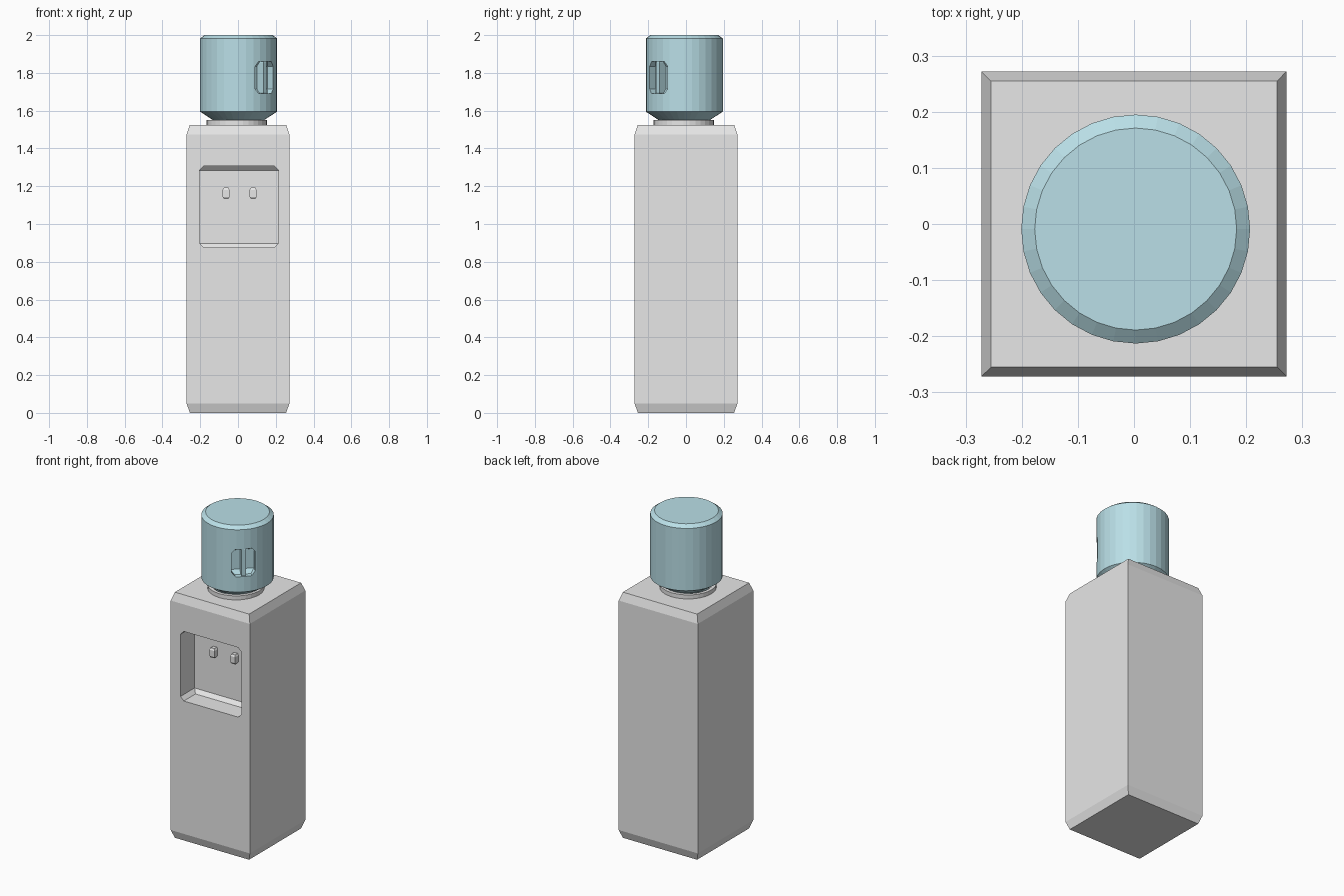
import bpy, bmesh, math
from mathutils import Matrix

if "Cube" in bpy.data.objects:
    bpy.data.objects.remove(bpy.data.objects["Cube"])


def material(name, rgb):
    m = bpy.data.materials.new(name)
    m.diffuse_color = (*rgb, 1)
    m.use_nodes = True
    m.node_tree.nodes["Principled BSDF"].inputs["Base Color"].default_value = m.diffuse_color
    return m


GREY = material("pale_grey", (0.8, 0.8, 0.8))
BLUE = material("water_blue", (0.49, 0.74, 0.8))


def stack(name, rings, mat, matrix=Matrix(), closed=False):
    """Join rings of points into a flat-faced solid (or a closed tube)."""
    bm = bmesh.new()
    loops = [[bm.verts.new(p) for p in r] for r in rings]
    n = len(loops[0])
    pairs = list(zip(loops, loops[1:]))
    if closed:
        pairs.append((loops[-1], loops[0]))
    else:
        bm.faces.new(loops[0])
        bm.faces.new(loops[-1])
    for a, b in pairs:
        for i in range(n):
            j = (i + 1) % n
            bm.faces.new((a[i], a[j], b[j], b[i]))
    bmesh.ops.recalc_face_normals(bm, faces=bm.faces)
    bm.transform(matrix)
    me = bpy.data.meshes.new(name)
    bm.to_mesh(me)
    bm.free()
    me.materials.append(mat)
    ob = bpy.data.objects.new(name, me)
    bpy.context.collection.objects.link(ob)
    return ob


def chamfer_box(name, x, y, z, inset, rise, mat, matrix=Matrix()):
    """Box with sloped top and bottom edges; x, y, z are (min, max)."""
    def ring(h, d):
        return [(x[0] + d, y[0] + d, h), (x[1] - d, y[0] + d, h),
                (x[1] - d, y[1] - d, h), (x[0] + d, y[1] - d, h)]
    return stack(name, [ring(z[0], inset), ring(z[0] + rise, 0),
                        ring(z[1] - rise, 0), ring(z[1], inset)], mat, matrix)


def lathe(name, profile, centre, mat, closed=False, sides=32):
    rings = [[(centre[0] + r * math.cos(2 * math.pi * i / sides),
               centre[1] + r * math.sin(2 * math.pi * i / sides), z)
              for i in range(sides)] for r, z in profile]
    return stack(name, rings, mat, closed=closed)


def cut(ob, cutter):
    cutter.hide_render = True
    mod = ob.modifiers.new("cut", 'BOOLEAN')
    mod.operation = 'DIFFERENCE'
    mod.solver = 'EXACT'
    mod.object = cutter
    bpy.context.view_layer.objects.active = ob
    bpy.ops.object.modifier_apply(modifier=mod.name)
    bpy.data.objects.remove(cutter)


# cabinet with the front dispensing niche
cabinet = chamfer_box("cabinet", (-0.272, 0.272), (-0.272, 0.272), (0, 1.525),
                      0.017, 0.05, GREY)
cut(cabinet, chamfer_box("niche_cutter", (-0.204, 0.214), (-0.5, -0.135),
                         (0.875, 1.307), 0.022, 0.023, GREY))

# two taps on the niche back wall
for side, x in (("left", -0.063), ("right", 0.08)):
    chamfer_box(side + "_tap", (x - 0.018, x + 0.018), (-0.167, -0.12),
                (1.133, 1.192), 0.006, 0.011, GREY)

# collar ring under the bottle
lathe("collar", [(0.16, 1.515), (0.16, 1.55), (0.14, 1.55), (0.14, 1.515)],
      (-0.006, -0.012), GREY, closed=True)

# water bottle with a grip pocket at the front right
BOTTLE = (0.003, -0.009)
bottle = lathe("bottle", [(0.125, 1.515), (0.135, 1.55), (0.204, 1.595),
                          (0.204, 1.982), (0.18, 2.0)], BOTTLE, BLUE)
turn = Matrix.Translation((*BOTTLE, 0)) @ Matrix.Rotation(math.radians(45), 4, 'Z')
cut(bottle, chamfer_box("pocket_cutter", (-0.067, 0.067), (-0.3, -0.15),
                        (1.69, 1.86), 0.02, 0.025, BLUE, turn))
# grip bar inside the pocket
chamfer_box("grip_bar", (-0.0125, 0.0125), (-0.198, -0.14), (1.685, 1.865),
            0.004, 0.01, BLUE, turn)
